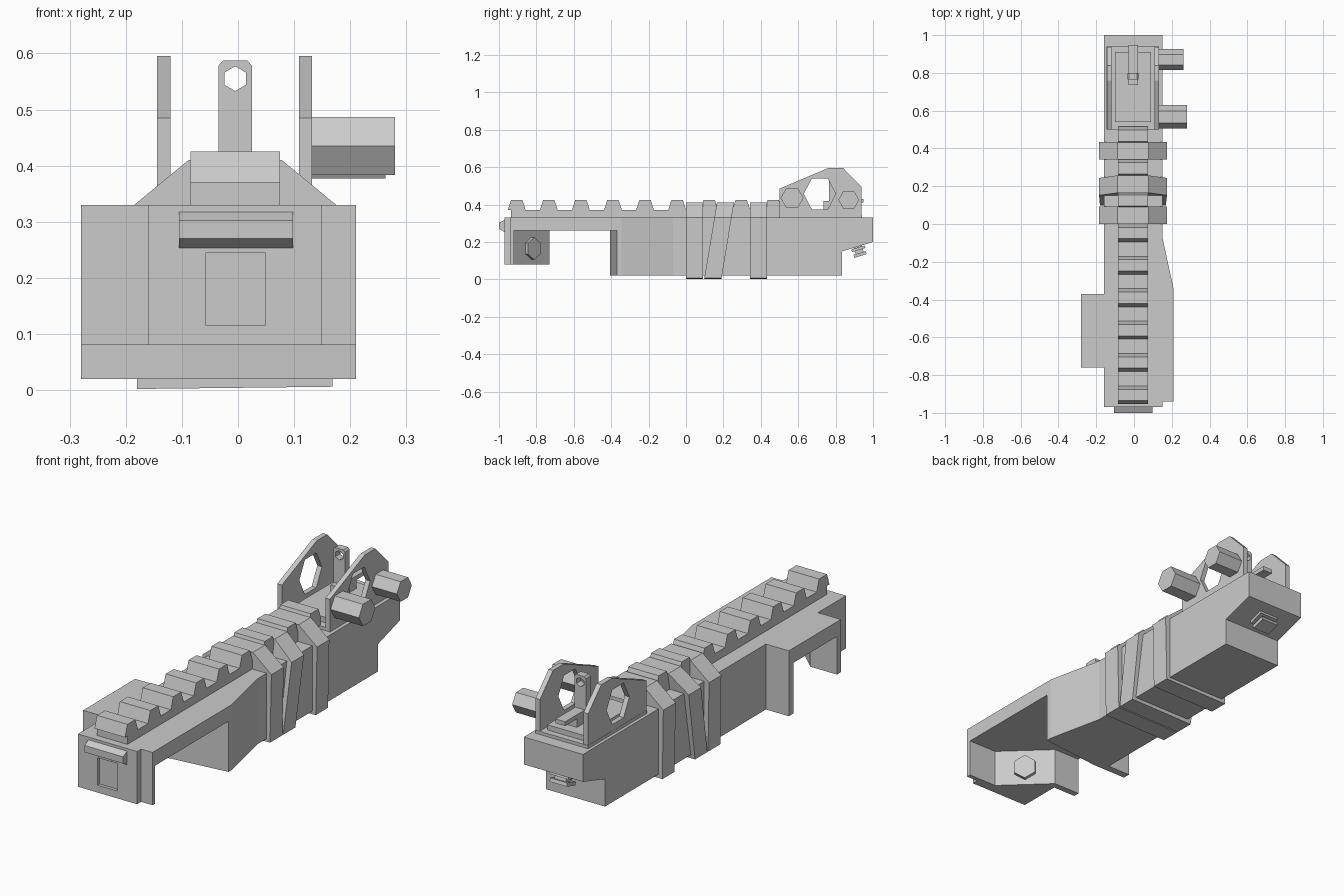
import bpy, bmesh, math

if "Cube" in bpy.data.objects:
    bpy.data.objects.remove(bpy.data.objects["Cube"])


def prism(name, pts, lo, hi, axis):
    """Extrude a closed profile along an axis: x takes (y,z), y takes (x,z), z takes (x,y)."""
    place = {'x': lambda p, d: (d, p[0], p[1]),
             'y': lambda p, d: (p[0], d, p[1]),
             'z': lambda p, d: (p[0], p[1], d)}[axis]
    bm = bmesh.new()
    a = [bm.verts.new(place(p, lo)) for p in pts]
    b = [bm.verts.new(place(p, hi)) for p in pts]
    bm.faces.new(a)
    bm.faces.new(b)
    n = len(pts)
    for i in range(n):
        j = (i + 1) % n
        bm.faces.new((a[i], a[j], b[j], b[i]))
    bmesh.ops.recalc_face_normals(bm, faces=bm.faces)
    me = bpy.data.meshes.new(name)
    bm.to_mesh(me)
    bm.free()
    ob = bpy.data.objects.new(name, me)
    bpy.context.collection.objects.link(ob)
    return ob


def box(name, x0, x1, y0, y1, z0, z1):
    return prism(name, [(x0, y0), (x1, y0), (x1, y1), (x0, y1)], z0, z1, 'z')


def hexagon(cu, cv, ru, rv, start=0):
    return [(cu + ru * math.cos(math.radians(start + 60 * i)),
             cv + rv * math.sin(math.radians(start + 60 * i))) for i in range(6)]


def cut(ob, cutter):
    m = ob.modifiers.new("cut", 'BOOLEAN')
    m.operation = 'DIFFERENCE'
    m.solver = 'EXACT'
    m.object = cutter
    cutter.hide_render = True
    cutter.hide_set(True)
    cutter.display_type = 'WIRE'


# Top plate, with the left-hand bump and flared right side
prism("top_plate", [(-.16, -.97), (.15, -.97), (.15, -.94), (.21, -.94), (.21, -.345),
                    (.15, -.07), (.15, -.02), (-.16, -.02), (-.16, -.37), (-.28, -.37),
                    (-.28, -.76), (-.16, -.76)], .26, .33, 'z')

# Front block with slanted inner wall
front = prism("front_block", [(-.16, -.97), (.15, -.97), (.15, -.94), (.21, -.94), (.21, -.92),
                              (.06, -.92), (-.14, -.73), (-.28, -.73), (-.28, -.76),
                              (-.16, -.76)], .08, .26, 'z')
cut(front, box("panel_cutter", -.057, .048, -1.1, -.955, .115, .245))

# Hex stud on the slanted wall
stud = prism("hex_stud", hexagon(0, 0, .055, .06, 30), -.03, .02, 'x')
stud.location = (-.04, -.825, .165)
stud.rotation_euler = (0, 0, math.radians(46))

# Front catch
prism("front_catch", [(-.965, .32), (-1, .302), (-1, .27), (-.965, .25)], -.105, .098, 'x')

# Middle block under the plate, then the rear body and its overhanging tail
prism("middle_block", [(.21, -.37), (-.10, -.405), (-.28, -.405), (-.28, -.37), (-.16, -.37),
                       (-.16, -.02), (.15, -.02), (.15, -.07), (.21, -.345)], .02, .26, 'z')
prism("rear_body", [(-.02, .02), (.835, .02), (.835, .15), (1, .20), (1, .33), (-.02, .33)],
      -.16, .15, 'x')

# Button stack under the tail
for i, (half, lo, hi) in enumerate([(.03, -.045, .03), (.05, -.012, .003), (.045, -.045, -.028)]):
    b = box(f"tail_button_{i + 1}", -half - .005, half - .005, -half * .75, half * .75, lo, hi)
    b.location = (0, .92, .168)
    b.rotation_euler = (math.radians(17), 0, 0)

# Accessory rail with nine teeth
box("rail_base", -.085, .075, -.935, .51, .33, .37)
for i in range(9):
    y = -.905 + i * .1715
    prism(f"rail_tooth_{i + 1}", [(y - .048, .37), (y - .03, .425), (y + .03, .425),
                                  (y + .048, .37)], -.085, .075, 'x')

# Wrapped bands; each may lean between bottom and top
for i, (bottom, top) in enumerate([(0, 0), (.097, .165), (.342, .342)]):
    band = prism(f"wrap_band_{i + 1}", [(-.18, .002), (.168, .006), (.175, .33), (.078, .41),
                                        (-.088, .41), (-.185, .33)], 0, .092, 'y')
    for v in band.data.vertices:
        v.co.y += bottom + (top - bottom) * min(v.co.z / .41, 1)

# Sight base and tray
box("sight_base", -.145, .132, .5, .94, .33, .345)
box("sight_tray", -.10, .09, .54, .91, .345, .37)

# Sight side walls with hexagonal windows
wall = [(.5, .33), (.5, .485), (.76, .595), (.84, .595), (.938, .495), (.938, .33)]
window = prism("window_cutter", hexagon(.715, .457, .085, .095), -.3, .3, 'x')
for name, x0, x1 in (("left_sight_wall", -.144, -.12), ("right_sight_wall", .109, .132)):
    cut(prism(name, wall, x0, x1, 'x'), window)

# Adjustment knobs
prism("front_knob", hexagon(.567, .435, .062, .06), .13, .28, 'x')
prism("rear_knob", hexagon(.87, .425, .056, .055), .13, .263, 'x')

# Rear aperture post, its foot and arm
post = prism("aperture_post", [(-.035, .37), (.025, .37), (.025, .578), (.017, .587),
                               (-.027, .587), (-.035, .578)], .765, .80, 'y')
cut(post, prism("aperture_cutter", hexagon(-.005, .555, .022, .022, 30), .6, .9, 'y'))
box("aperture_foot", -.03, .02, .735, .77, .37, .42)
box("aperture_arm", -.03, .02, .80, .948, .41, .43)
box("aperture_arm_support", -.03, .02, .80, .86, .37, .41)
